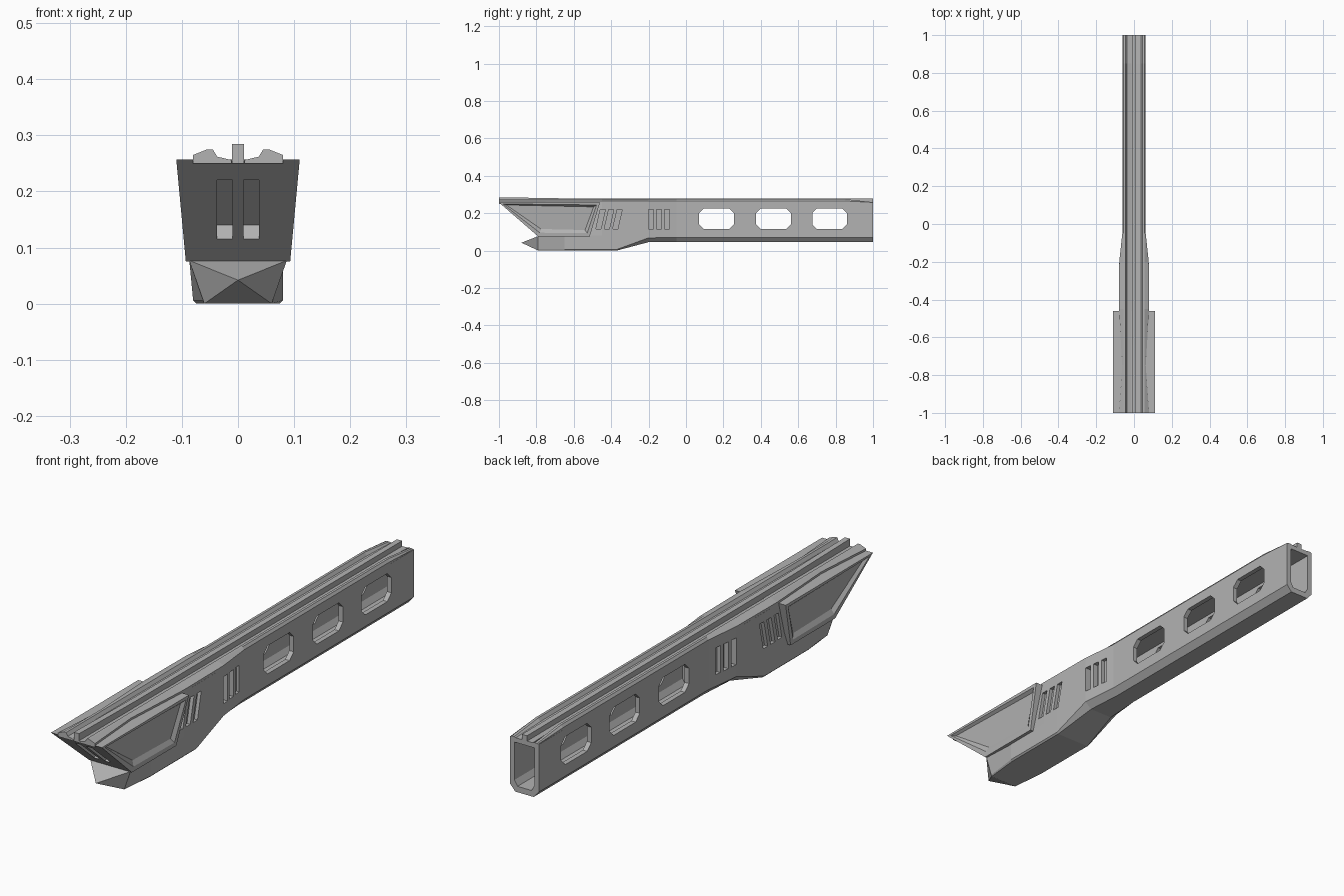
import bpy, bmesh
from mathutils import Vector

if "Cube" in bpy.data.objects:
    bpy.data.objects.remove(bpy.data.objects["Cube"])

grey = bpy.data.materials.new("mid_grey")
grey.diffuse_color = (0.45, 0.45, 0.45, 1)
grey.use_nodes = True
grey.node_tree.nodes["Principled BSDF"].inputs["Base Color"].default_value = grey.diffuse_color


def finish(name, bm):
    bmesh.ops.remove_doubles(bm, verts=bm.verts, dist=1e-5)
    bmesh.ops.recalc_face_normals(bm, faces=bm.faces)
    me = bpy.data.meshes.new(name)
    bm.to_mesh(me)
    bm.free()
    me.materials.append(grey)
    ob = bpy.data.objects.new(name, me)
    bpy.context.collection.objects.link(ob)
    return ob


def loft(name, loops):
    """Skin a row of equal closed 3D loops and cap both ends."""
    bm = bmesh.new()
    rings = [[bm.verts.new(p) for p in lp] for lp in loops]
    n = len(rings[0])
    for a, b in zip(rings, rings[1:]):
        for i in range(n):
            j = (i + 1) % n
            bm.faces.new((a[i], a[j], b[j], b[i]))
    bm.faces.new(rings[0])
    bm.faces.new(rings[-1])
    return finish(name, bm)


def prism(name, pts, offset):
    return loft(name, [pts, [Vector(p) + Vector(offset) for p in pts]])


def cut(ob, cutters):
    for c in cutters:
        c.hide_render = True
        m = ob.modifiers.new("cut", 'BOOLEAN')
        m.operation, m.solver, m.object = 'DIFFERENCE', 'EXACT', c
        bpy.context.view_layer.objects.active = ob
        bpy.ops.object.modifier_apply(modifier=m.name)
        bpy.data.objects.remove(c)


def section(y, half):
    """Mirror a half outline (x, z) into a closed loop at y."""
    return [(x, y, z) for x, z in half] + [(-x, y, z) for x, z in reversed(half)]


# Long body: narrow tube, flared middle, deep keel at the front
TOP = 0.256
body = loft("body", [section(y, [(wt, TOP), (w1, 0.08), (w2, zc), (wb, zb)])
    for y, wt, w1, w2, zc, wb, zb in [
        (1.0, .062, .062, .062, .070, .040, .045),
        (-.05, .062, .062, .062, .070, .040, .045),
        (-.20, .078, .078, .078, .068, .050, .045),
        (-.37, .080, .080, .080, .006, .074, 0),
        (-.45, .080, .080, .080, .006, .074, 0),
        (-.65, .065, .080, .080, .006, .074, 0),
        (-.79, .055, .087, .062, .006, .060, 0)]])

# Bore, side windows and side vents
cutters = [prism("bore", section(1.1, [(.043, .238), (.043, .09), (.03, .068)]), (0, -1.14, 0))]
for yc in (.163, .468, .768):
    a, b, c = .093, .055, .025
    oct_pts = [(a, b - c), (a - c, b), (c - a, b), (-a, b - c),
               (-a, c - b), (c - a, -b), (a - c, -b), (a, c - b)]
    cutters.append(prism("window_cut", [(-.2, yc + y, .17 + z) for y, z in oct_pts], (.4, 0, 0)))
vents = [(y, .024, .066) for y in (-.482, -.437, -.392)] + [(y, 0, .054) for y in (-.2, -.157, -.114)]
for y, lean, depth in vents:
    for s in (-1, 1):
        quad = [(y, .115), (y + .027, .115), (y + .027 + lean, .22), (y + lean, .22)]
        cutters.append(prism("vent_cut", [(s * depth, p, z) for p, z in quad], (s * .1, 0, 0)))
cut(body, cutters)

# Pointed beak at the foot of the nose
loft("beak", [section(-.79, [(.087, .077), (.06, 0)]),
              section(-.88, [(0, .042), (0, .042)])])

# Flared head with sunken side panels and two nose slots
outline = [(-1, .257), (-.79, .075), (-.515, .075), (-.46, .257)]
width = lambda z: .093 + .017 * (z - .075) / .182
head = loft("head", [[(s * width(z), y, z) for y, z in outline] for s in (-1, 1)])
bm = bmesh.new()
bm.from_mesh(head.data)
sides = [f for f in bm.faces if abs(f.normal.x) > .8]
bmesh.ops.inset_individual(bm, faces=sides, thickness=.022, depth=0)
bmesh.ops.inset_individual(bm, faces=sides, thickness=.02, depth=-.011)
bm.to_mesh(head.data)
bm.free()
nose_y = lambda z: -1 + (.257 - z) * .21 / .182
inward = Vector((0, .655, .755))
slots = []
for s in (-1, 1):
    pts = [Vector((s * x, nose_y(z), z)) - inward * .03
           for x, z in [(.010, .115), (.037, .115), (.037, .22), (.010, .22)]]
    slots.append(prism("nose_slot_cut", pts, inward * .063))
cut(head, slots)

# Centre rail along the top
loft("centre_rail", [section(y, [(.011, z), (.011, .25)])
                     for y, z in [(-1, .285), (-.64, .279), (1, .277)]])

# Twin side rails that follow the body width and ramp down at the rear
for s, side in ((-1, "left"), (1, "right")):
    loops = []
    for y, w, h in [(-1, .08, 1), (-.75, .062, 1), (-.45, .08, 1), (-.2, .078, 1),
                    (-.05, .062, 1), (.85, .062, 1), (1, .06, .15)]:
        prof = [(.012, 0), (.037, .006), (.045, .019), (.055, .019), (w, .009)]
        loops.append([(s * x, y, TOP + z * h) for x, z in prof]
                     + [(s * w, y, .25), (s * .012, y, .25)])
    loft(side + "_rail", loops)
